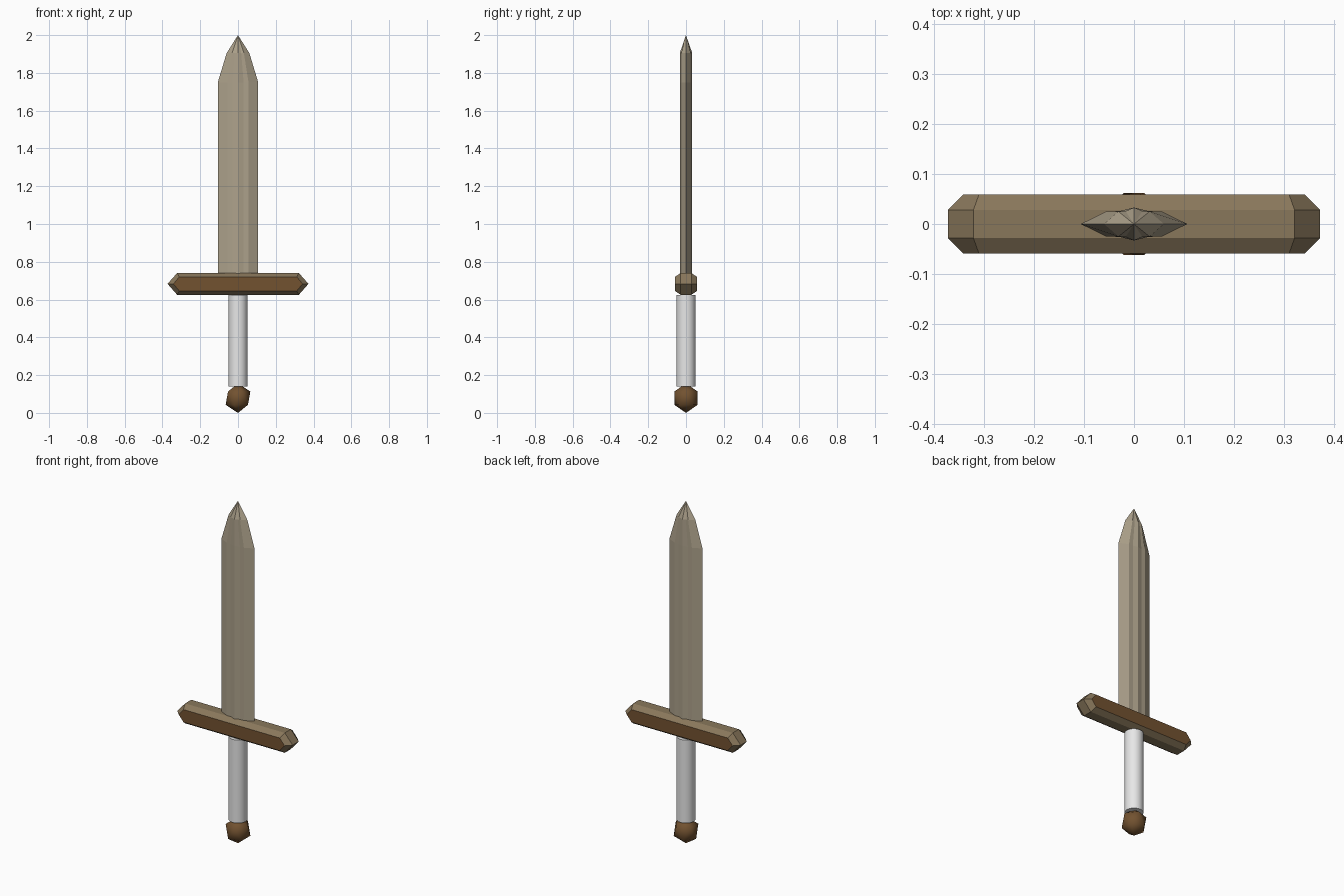
import bpy
import bmesh

cube = bpy.data.objects.get("Cube")
if cube:
    bpy.data.objects.remove(cube, do_unlink=True)


def material(name, rgb):
    m = bpy.data.materials.new(name)
    m.use_nodes = True
    m.diffuse_color = (*rgb, 1)
    m.node_tree.nodes["Principled BSDF"].inputs["Base Color"].default_value = (*rgb, 1)
    return m


steel = material("warm steel", (0.42, 0.36, 0.26))
brown = material("dark brown", (0.17, 0.085, 0.03))
tan = material("worn tan", (0.25, 0.185, 0.105))
white = material("white wrap", (0.8, 0.8, 0.8))


def loft(name, rings, mats):
    """Skin closed rings of equal length and cap both ends."""
    bm = bmesh.new()
    loops = [[bm.verts.new(p) for p in ring] for ring in rings]
    for a, b in zip(loops, loops[1:]):
        for i in range(len(a)):
            j = (i + 1) % len(a)
            bm.faces.new((a[i], a[j], b[j], b[i]))
    bm.faces.new(loops[0])
    bm.faces.new(loops[-1])
    bmesh.ops.remove_doubles(bm, verts=bm.verts, dist=0.0005)
    bmesh.ops.recalc_face_normals(bm, faces=bm.faces)
    mesh = bpy.data.meshes.new(name)
    bm.to_mesh(mesh)
    bm.free()
    for m in mats:
        mesh.materials.append(m)
    obj = bpy.data.objects.new(name, mesh)
    bpy.context.collection.objects.link(obj)
    return obj


# Blade: ridged diamond section, narrowing to a point
def blade_ring(z, edge, ridge):
    quarter = [(edge, 0), (edge * 0.52, ridge * 0.76),
               (edge * 0.28, ridge * 0.78), (0, ridge)]
    half = quarter + [(-x, y) for x, y in quarter[-2::-1]]
    return [(x, y, z) for x, y in half + [(x, -y) for x, y in half[-2:0:-1]]]


loft("blade", [blade_ring(0.70, 0.107, 0.033), blade_ring(1.75, 0.107, 0.033),
               blade_ring(1.905, 0.06, 0.033), blade_ring(2.0, 0.0002, 0.0002)], [steel])


# Crossguard: long hexagon with bevelled front and back
def guard_ring(y, shoulder, tip, height):
    mid = 0.683
    half = [(shoulder, height), (tip, 0), (shoulder, -height)]
    return [(x, y, mid + z) for x, z in half + [(-x, z) for x, z in reversed(half)]]


guard = loft("crossguard", [guard_ring(-0.059, 0.311, 0.342, 0.037),
                            guard_ring(-0.028, 0.322, 0.373, 0.058),
                            guard_ring(0.028, 0.322, 0.373, 0.058),
                            guard_ring(0.059, 0.311, 0.342, 0.037)], [tan, brown])
for face in guard.data.polygons:
    face.material_index = int(abs(face.normal.y) > 0.95)

# Grip
bpy.ops.mesh.primitive_cylinder_add(vertices=32, radius=0.05, depth=0.485,
                                    location=(0, 0, 0.3825))
grip = bpy.context.object
grip.name = "grip"
grip.data.materials.append(white)
bpy.ops.object.shade_smooth_by_angle()

# Pommel: twenty-sided ball
bpy.ops.mesh.primitive_ico_sphere_add(subdivisions=1, radius=0.073,
                                      location=(0, 0, 0.078))
pommel = bpy.context.object
pommel.name = "pommel"
pommel.scale.z = 1.07
pommel.data.materials.append(brown)
bpy.ops.object.shade_smooth()
